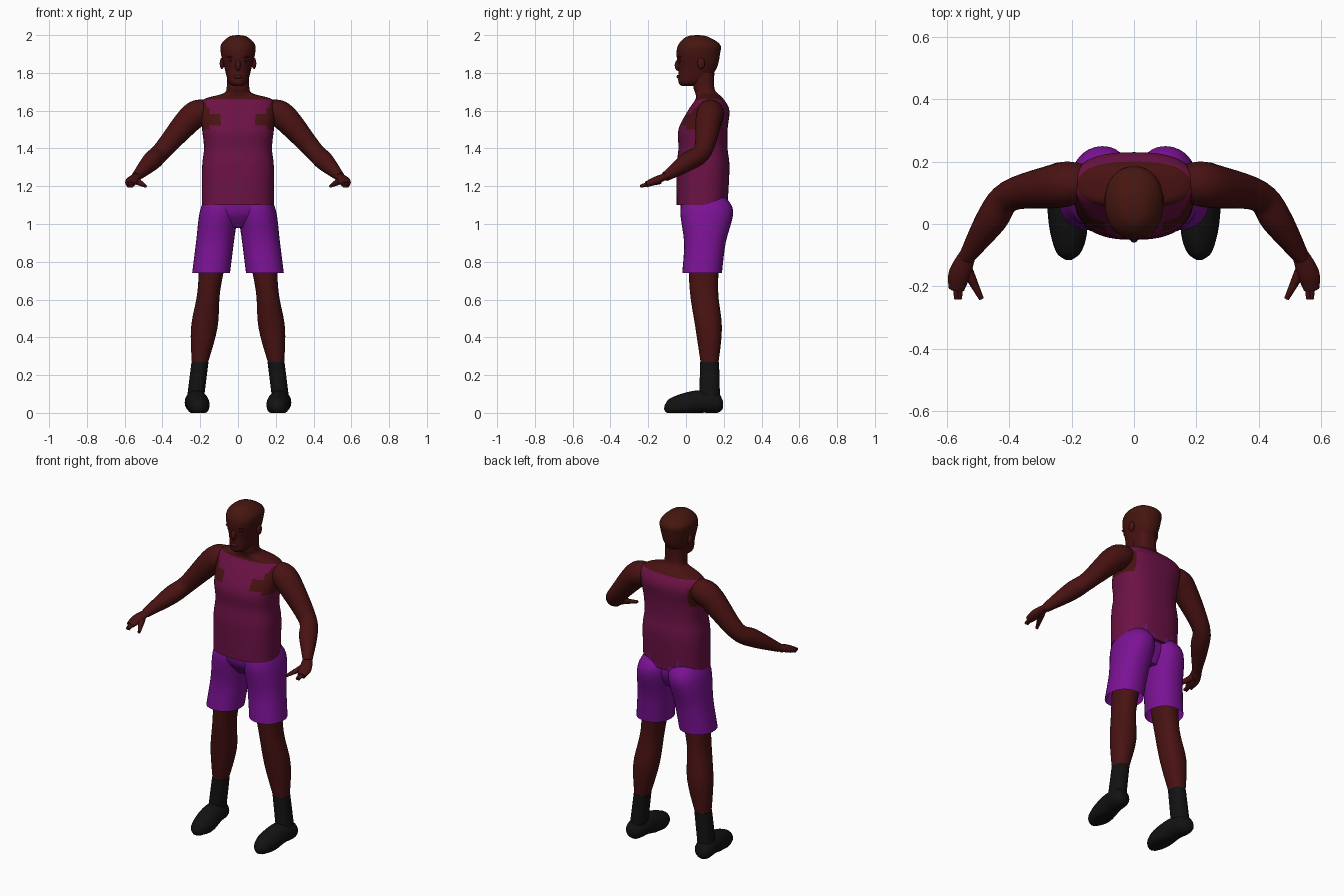
import bpy, bmesh, math
from mathutils import Vector

old = bpy.data.objects.get("Cube")
if old:
    bpy.data.objects.remove(old, do_unlink=True)


def material(name, red, green, blue):
    mat = bpy.data.materials.new(name)
    mat.use_nodes = True
    mat.diffuse_color = (red, green, blue, 1)
    mat.node_tree.nodes["Principled BSDF"].inputs["Base Color"].default_value = (red, green, blue, 1)
    return mat


skin = material("dark_skin", .066, .006, .006)
hair = material("brown_hair", .06, .008, .005)
plum = material("plum_cloth", .15, .006, .06)
purple = material("purple_cloth", .2, .006, .3)
black = material("black_leather", .006, .006, .006)
dark = material("dark_eye", .006, .008, .01)


def smooth_rows(rows, steps=5):
    """Catmull-Rom interpolation of every column of the control rows."""
    result = []
    last = len(rows) - 1
    for i in range(last):
        before, start, end, after = (rows[max(0, min(last, i + k))] for k in (-1, 0, 1, 2))
        for step in range(steps):
            t = step / steps
            row = []
            for p, q, r, s in zip(before, start, end, after):
                slope_in, slope_out = (r - p) / 2, (s - q) / 2
                ease = t * t * (3 - 2 * t)
                bend = t * (1 - t) * (slope_in * (1 - t) - slope_out * t)
                row.append(q + (r - q) * ease + bend)
            result.append(row)
    result.append(list(rows[-1]))
    return result


def finish(name, bm, mats, rule=None):
    bmesh.ops.recalc_face_normals(bm, faces=bm.faces)
    if rule:
        for face in bm.faces:
            face.material_index = rule(face.calc_center_median())
    mesh = bpy.data.meshes.new(name)
    bm.to_mesh(mesh)
    bm.free()
    for mat in mats:
        mesh.materials.append(mat)
    obj = bpy.data.objects.new(name, mesh)
    bpy.context.collection.objects.link(obj)
    bpy.ops.object.select_all(action="DESELECT")
    obj.select_set(True)
    bpy.context.view_layer.objects.active = obj
    bpy.ops.object.shade_smooth_by_angle(angle=math.radians(50))


def bridge(name, rings, mats, rule=None, open_base=False):
    bm = bmesh.new()
    loops = [[bm.verts.new(point) for point in ring] for ring in rings]
    for low, high in zip(loops, loops[1:]):
        for i in range(len(low)):
            bm.faces.new((low[i - 1], low[i], high[i], high[i - 1]))
    if not open_base:
        bm.faces.new(loops[0])
    bm.faces.new(loops[-1])
    finish(name, bm, mats, rule)


def oval(count, power=2):
    """Points of a unit superellipse."""
    for i in range(count):
        angle = math.tau * i / count
        yield [math.copysign(abs(v) ** (2 / power), v) for v in (math.cos(angle), math.sin(angle))]


def centred(height):
    return 0


def column(name, rows, mats, centre=centred, rule=None, power=2.2, count=32, open_base=False):
    """Upright loft; rows hold height, half width, front y and back y."""
    rings = []
    for z, width, front, back in smooth_rows(rows):
        middle, depth = (front + back) / 2, (back - front) / 2
        rings.append([(centre(z) + width * c, middle + depth * s, z) for c, s in oval(count, power)])
    bridge(name, rings, mats, rule, open_base)


def tube(name, rows, mat, side, flat=1):
    """Loft along a path above the floor; rows hold x, y, z and radius."""
    rows = smooth_rows(rows)
    path = [Vector(row[:3]) for row in rows]
    rings = []
    for i, row in enumerate(rows):
        along = (path[min(i + 1, len(path) - 1)] - path[max(i - 1, 0)]).normalized()
        across = along.cross(Vector((0, 0, 1))).normalized()
        upright = across.cross(along) * flat
        ring = [path[i] + (across * c + upright * s) * row[3] for c, s in oval(20)]
        rings.append([(side * p.x, p.y, max(p.z, 0)) for p in ring])
    bridge(name, rings, [mat])


def ball(name, centre, radii, mat):
    bm = bmesh.new()
    bmesh.ops.create_uvsphere(bm, u_segments=16, v_segments=10, radius=1)
    bmesh.ops.scale(bm, vec=radii, verts=bm.verts)
    bmesh.ops.translate(bm, vec=centre, verts=bm.verts)
    finish(name, bm, [mat])


# Torso: bare shoulders and neck, shirt with deep armholes, a little waistband
def shirt_rule(p):
    x, front = abs(p.x), p.y < .1
    if p.z > 1.66:
        return 0
    if p.z > 1.5:
        armhole = .15 + max(0, p.z - 1.6) * .6
        if front and abs(p.z - 1.55) < .03:
            armhole = .09
        if x > armhole:
            return 0
    belly_gap = front and x < .05 and abs(p.z - 1.21) < .008
    back_gap = not front and .03 < x < .11 and p.z < 1.13 + .02 * math.sin(x * 150)
    return 2 if belly_gap or back_gap else 1


column("torso_and_shirt", [
    (1.1, .19, -.05, .22), (1.3, .19, -.05, .23), (1.4, .18, -.04, .22),
    (1.5, .19, -.04, .22), (1.6, .2, .01, .23), (1.66, .18, .05, .2),
    (1.69, .08, .05, .17), (1.72, .06, .04, .15), (1.8, .06, .03, .15),
], [skin, plum, purple], rule=shirt_rule, power=2.5, count=96)


# Head with short hair, lower at the back
def hair_rule(p):
    return int(p.z > 1.92 - max(0, p.y) * .6)


column("head", [
    (1.73, .02, -.02, .03), (1.75, .05, -.04, .1), (1.82, .07, -.04, .16),
    (1.9, .09, -.05, .18), (1.95, .09, -.04, .18), (1.99, .05, 0, .12), (2, .01, .05, .07),
], [skin, hair], rule=hair_rule, count=40)
ball("nose", (0, -.04, 1.84), (.015, .02, .03), skin)
ball("lips", (0, -.04, 1.78), (.025, .01, .01), skin)

# Shorts between the legs
column("shorts_pelvis", [(.98, .05, .03, .17), (1.05, .18, -.02, .2), (1.12, .18, -.03, .2)], [purple])

for word, side in (("left", 1), ("right", -1)):
    # Face details
    ball(word + "_ear", (side * .085, .08, 1.85), (.012, .02, .03), skin)
    ball(word + "_eye", (side * .033, -.03, 1.865), (.016, .01, .008), dark)
    ball(word + "_brow", (side * .033, -.03, 1.885), (.027, .015, .006), skin)

    # Arm and flat hand
    tube(word + "_arm", [
        (.13, .13, 1.6, .05), (.2, .13, 1.59, .07), (.26, .12, 1.55, .07),
        (.4, .09, 1.39, .05), (.46, .01, 1.33, .05), (.54, -.11, 1.25, .025),
    ], skin, side)
    tube(word + "_hand", [
        (.53, -.09, 1.26, .025), (.56, -.16, 1.23, .035), (.57, -.21, 1.21, .025),
    ], skin, side, flat=.6)
    tube(word + "_thumb", [(.54, -.14, 1.23, .02), (.49, -.24, 1.2, .008)], skin, side)
    for finger, reach, x in (("index", .24, .56), ("middle", .24, .57), ("little", .21, .58)):
        tube(f"{word}_{finger}_finger", [(x, -.18, 1.22, .012), (x, -reach, 1.2, .008)], skin, side)

    # Legs splay outward toward the feet
    def splay(z):
        return side * (.235 - z / 8)

    column(word + "_shorts_leg", [
        (.74, .1, -.02, .19), (.9, .1, -.01, .21), (1.07, .1, -.03, .25), (1.16, .07, 0, .19),
    ], [purple], splay, open_base=True)
    column(word + "_leg", [
        (.25, .04, .08, .17), (.45, .07, .05, .19), (.65, .06, .02, .17), (.9, .08, .01, .18),
    ], [skin], splay)

    # Sock and shoe
    column(word + "_sock", [(.08, .045, .07, .18), (.27, .045, .075, .175)], [black], splay)
    tube(word + "_shoe", [
        (.23, .195, .05, .02), (.23, .17, .05, .05), (.22, .08, .06, .06),
        (.21, -.02, .04, .06), (.21, -.09, .03, .04), (.21, -.115, .03, .01),
    ], black, side)
